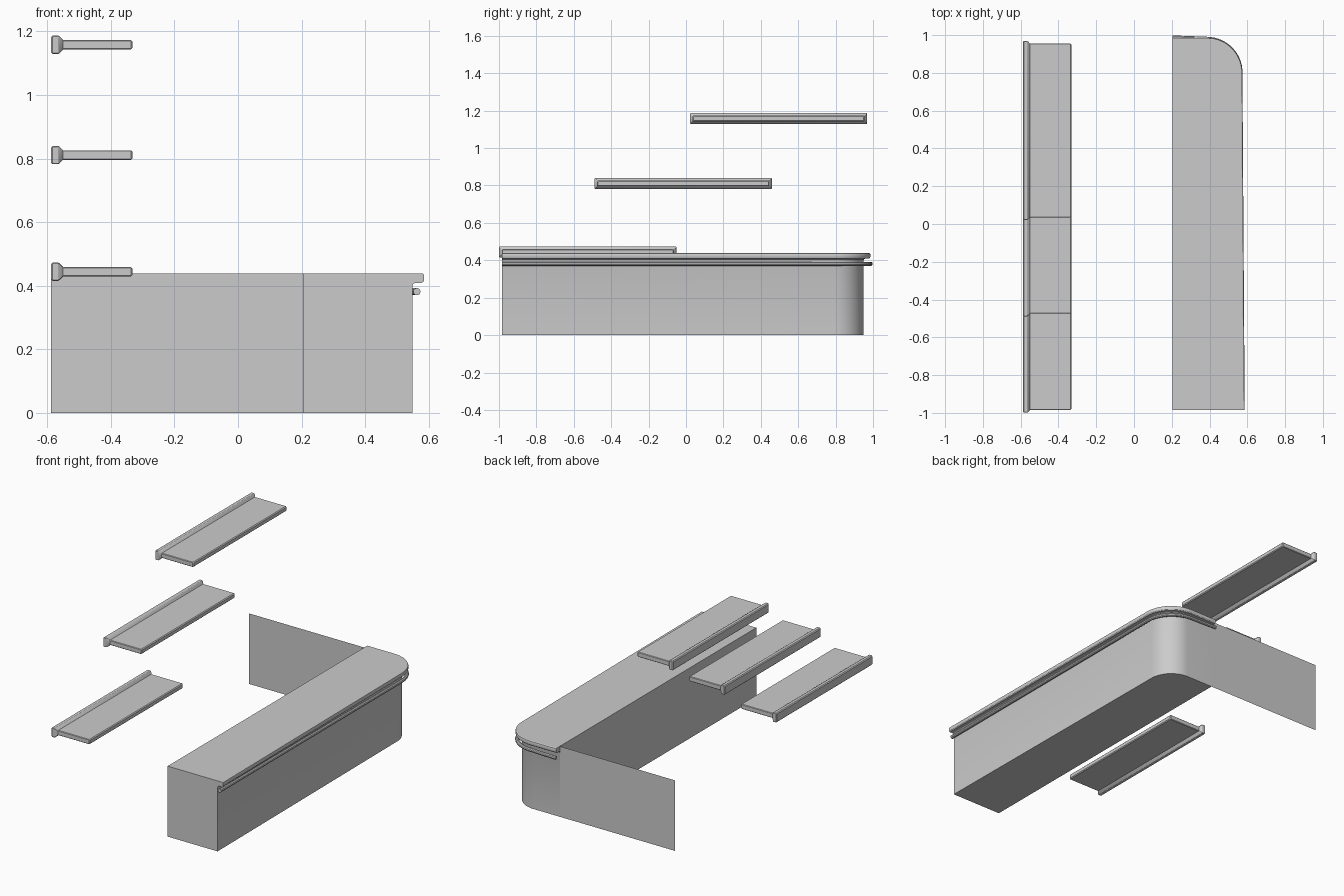
import bpy, bmesh
from math import sin, cos, pi

if "Cube" in bpy.data.objects:
    bpy.data.objects.remove(bpy.data.objects["Cube"])

FRONT, LEFT, BACK, TOP = -0.985, 0.205, 0.949, 0.439


def finish(name, bm, angle=30):
    bmesh.ops.recalc_face_normals(bm, faces=bm.faces)
    me = bpy.data.meshes.new(name)
    bm.to_mesh(me)
    bm.free()
    ob = bpy.data.objects.new(name, me)
    bpy.context.collection.objects.link(ob)
    bpy.ops.object.select_all(action='DESELECT')
    ob.select_set(True)
    bpy.context.view_layer.objects.active = ob
    bpy.ops.object.shade_smooth_by_angle(angle=angle * pi / 180)
    return ob


def skin(name, rings):
    """Join closed rings of points and cap both ends."""
    bm = bmesh.new()
    vs = [[bm.verts.new(p) for p in r] for r in rings]
    n = len(vs[0])
    for a, b in zip(vs, vs[1:]):
        for i in range(n):
            j = (i + 1) % n
            bm.faces.new((a[i], a[j], b[j], b[i]))
    bm.faces.new(vs[0][::-1])
    bm.faces.new(vs[-1])
    return finish(name, bm)


def counter_path(d, drift=0.0, steps=14):
    """Outer counter line: along the right side, round the corner, along the back."""
    r, cx, cy = 0.15, 0.387, BACK - 0.15
    pts = [(0.549 + d, FRONT)]
    for i in range(steps + 1):
        t = i / steps
        k = r + d + drift * (0.5 + 0.2 * t)
        pts.append((cx + k * cos(t * pi / 2), cy + k * sin(t * pi / 2)))
    pts.append((LEFT, BACK + d + drift))
    return pts


# Counter body and overhanging top, lofted through one edge profile
profile = [(0, 0), (0, 0.398), (0.002, 0.405), (0.008, 0.409), (0.030, 0.409),
           (0.035, 0.413), (0.037, 0.419), (0.037, 0.430), (0.035, 0.436), (0.030, TOP)]
skin("counter", [[(x, y, z) for x, y in counter_path(d) + [(LEFT, FRONT)]]
                 for d, z in profile])

# Round rail under the counter top
R = 0.0115
sections = [counter_path(0.014 + R * cos(a), 0.024) for a in [i * pi / 5 for i in range(10)]]
heights = [0.381 + R * sin(i * pi / 5) for i in range(10)]
skin("rail", [[(s[k][0], s[k][1], z) for s, z in zip(sections, heights)]
              for k in range(len(sections[0]))])

# Thin back panel
bm = bmesh.new()
bm.faces.new([bm.verts.new(p) for p in [(-0.588, BACK, 0), (LEFT, BACK, 0),
                                        (LEFT, BACK, TOP), (-0.588, BACK, TOP)]])
finish("back_panel", bm)

# Shelves: taller lip on the wall side tapering into a chamfered board
# Each ring is (x, half length, half height, chamfer)
shelf_rings = [(-0.588, 0.469, 0.024, 0.002), (-0.583, 0.474, 0.029, 0.003),
               (-0.566, 0.474, 0.029, 0.003), (-0.561, 0.471, 0.026, 0.003),
               (-0.550, 0.460, 0.015, 0.003), (-0.337, 0.460, 0.015, 0.003),
               (-0.332, 0.455, 0.010, 0.002)]
for name, yc, zc in [("lower_shelf", -0.525, 0.444), ("middle_shelf", -0.015, 0.811),
                     ("upper_shelf", 0.495, 1.158)]:
    rings = []
    for x, l, h, c in shelf_rings:
        outline = [(l, h - c), (l - c, h), (c - l, h), (-l, h - c),
                   (-l, c - h), (c - l, -h), (l - c, -h), (l, c - h)]
        rings.append([(x, yc + a, zc + b) for a, b in outline])
    skin(name, rings)
